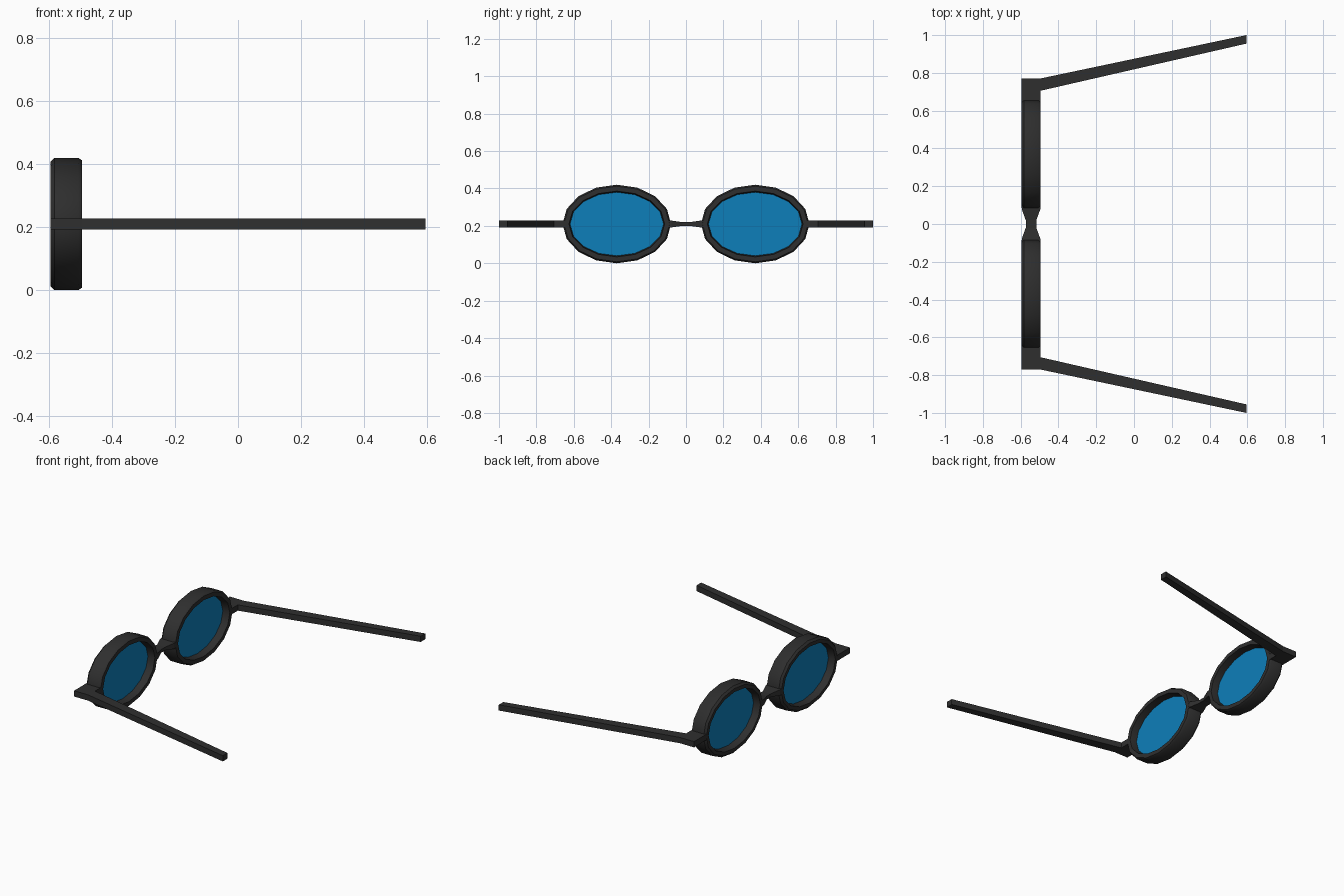
import bpy, bmesh, math

if "Cube" in bpy.data.objects:
    bpy.data.objects.remove(bpy.data.objects["Cube"])

SIDES = 16
CX, CY, CZ = -0.545, 0.37, 0.21   # centre of one lens


def material(name, rgb):
    m = bpy.data.materials.new(name)
    m.diffuse_color = (*rgb, 1)
    m.use_nodes = True
    m.node_tree.nodes["Principled BSDF"].inputs["Base Color"].default_value = m.diffuse_color
    return m


BLACK = material("black plastic", (0.028, 0.028, 0.028))
BLUE = material("blue glass", (0.004, 0.21, 0.49))


def make(name, rings, mat, closed=False, smooth=False):
    """Skin a list of point rings; cap the ends or join them in a loop."""
    bm = bmesh.new()
    vs = [[bm.verts.new(p) for p in r] for r in rings]
    n = len(vs[0])
    for i in range(len(vs) if closed else len(vs) - 1):
        a, b = vs[i], vs[(i + 1) % len(vs)]
        for k in range(n):
            bm.faces.new((a[k], a[(k + 1) % n], b[(k + 1) % n], b[k]))
    if not closed:
        bm.faces.new(vs[0])
        bm.faces.new(vs[-1])
    bmesh.ops.recalc_face_normals(bm, faces=bm.faces)
    me = bpy.data.meshes.new(name)
    bm.to_mesh(me)
    bm.free()
    me.materials.append(mat)
    ob = bpy.data.objects.new(name, me)
    bpy.context.collection.objects.link(ob)
    if smooth:
        bpy.ops.object.select_all(action='DESELECT')
        ob.select_set(True)
        bpy.context.view_layer.objects.active = ob
        bpy.ops.object.shade_smooth_by_angle(angle=math.radians(35))
    return ob


def oval(x, inset, side):
    """Oval outline in the YZ plane, inset from the outer rim size."""
    pts = []
    for i in range(SIDES):
        a = 2 * math.pi * i / SIDES
        pts.append((x, side * CY + (0.29 - inset) * math.cos(a),
                    CZ + (0.21 - inset) * math.sin(a)))
    return pts


def section(x0, x1, y, h):
    """Rectangular cross-section at a given y."""
    return [(x0, y, CZ - h), (x1, y, CZ - h), (x1, y, CZ + h), (x0, y, CZ + h)]


for side, tag in ((1, "left"), (-1, "right")):
    # rim: bevelled ring whose opening narrows to the lens seat
    profile = [(-0.05, 0.012), (-0.038, 0), (0.038, 0), (0.05, 0.008),
               (0.05, 0.034), (0.01, 0.040), (-0.01, 0.040), (-0.05, 0.034)]
    make(tag + "_rim", [oval(CX + x, d, side) for x, d in profile],
         BLACK, closed=True, smooth=True)

    # lens: thin disc
    make(tag + "_lens", [oval(CX - 0.006, 0.036, side), oval(CX + 0.006, 0.036, side)], BLUE)

    # hinge block and temple arm, swept as one bar
    h = 0.018
    make(tag + "_hinge", [section(-0.595, -0.495, side * 0.645, h),
                          section(-0.595, -0.495, side * 0.77, h)], BLACK)
    arm = []
    for x, y0, y1 in ((-0.497, 0.705, 0.77), (0.595, 0.955, 1.0)):
        arm.append([(x, side * y0, CZ - h), (x, side * y1, CZ - h),
                    (x, side * y1, CZ + h), (x, side * y0, CZ + h)])
    make(tag + "_temple_arm", arm, BLACK)

# bridge: pinched in the middle
make("bridge", [section(CX - w, CX + w, y, t) for y, w, t in
                ((-0.10, 0.05, 0.02), (-0.078, 0.049, 0.018), (-0.02, 0.028, 0.010),
                 (0.02, 0.028, 0.010), (0.078, 0.049, 0.018), (0.10, 0.05, 0.02))], BLACK)
